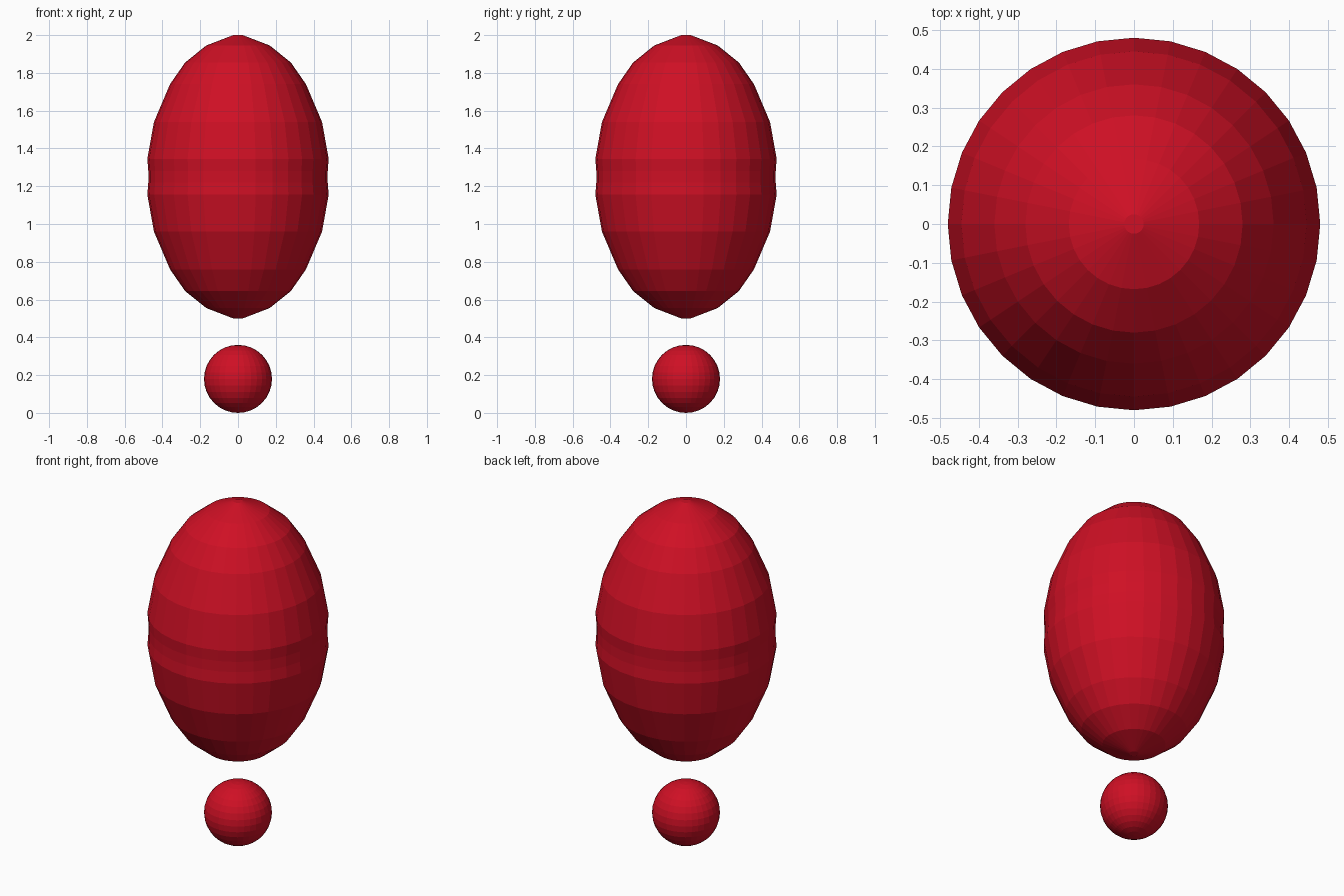
import bpy
import bmesh
from math import cos, sin, tau

SIDES = 32

cube = bpy.data.objects.get("Cube")
if cube:
    bpy.data.objects.remove(cube)

# Single red material
red = bpy.data.materials.new("red")
red.use_nodes = True
colour = (0.62, 0.005, 0.018, 1)
red.diffuse_color = colour
red.node_tree.nodes["Principled BSDF"].inputs["Base Color"].default_value = colour


def finish(name, bm):
    bmesh.ops.recalc_face_normals(bm, faces=bm.faces)
    mesh = bpy.data.meshes.new(name)
    bm.to_mesh(mesh)
    bm.free()
    mesh.materials.append(red)
    obj = bpy.data.objects.new(name, mesh)
    bpy.context.collection.objects.link(obj)
    return obj


def lathe(name, profile):
    """Revolve (radius, height) pairs and cap both ends."""
    bm = bmesh.new()
    rings = [[bm.verts.new((r * cos(tau * i / SIDES), r * sin(tau * i / SIDES), z))
              for i in range(SIDES)] for r, z in profile]
    for low, high in zip(rings, rings[1:]):
        for i in range(SIDES):
            j = (i + 1) % SIDES
            bm.faces.new((low[i], low[j], high[j], high[i]))
    bm.faces.new(rings[0])
    bm.faces.new(rings[-1])
    return finish(name, bm)


# Faceted egg-shaped stroke, symmetric about its slightly pinched waist
MIDDLE = 1.25
half = [(0.475, 0.03), (0.48, 0.095), (0.445, 0.29), (0.36, 0.49),
        (0.28, 0.605), (0.168, 0.695), (0.025, 0.75)]
profile = [(r, MIDDLE - h) for r, h in reversed(half)] + [(r, MIDDLE + h) for r, h in half]
lathe("upper_body", profile)

# Round dot below
bm = bmesh.new()
bmesh.ops.create_uvsphere(bm, u_segments=SIDES, v_segments=16, radius=0.18)
dot = finish("lower_ball", bm)
dot.location.z = 0.18
